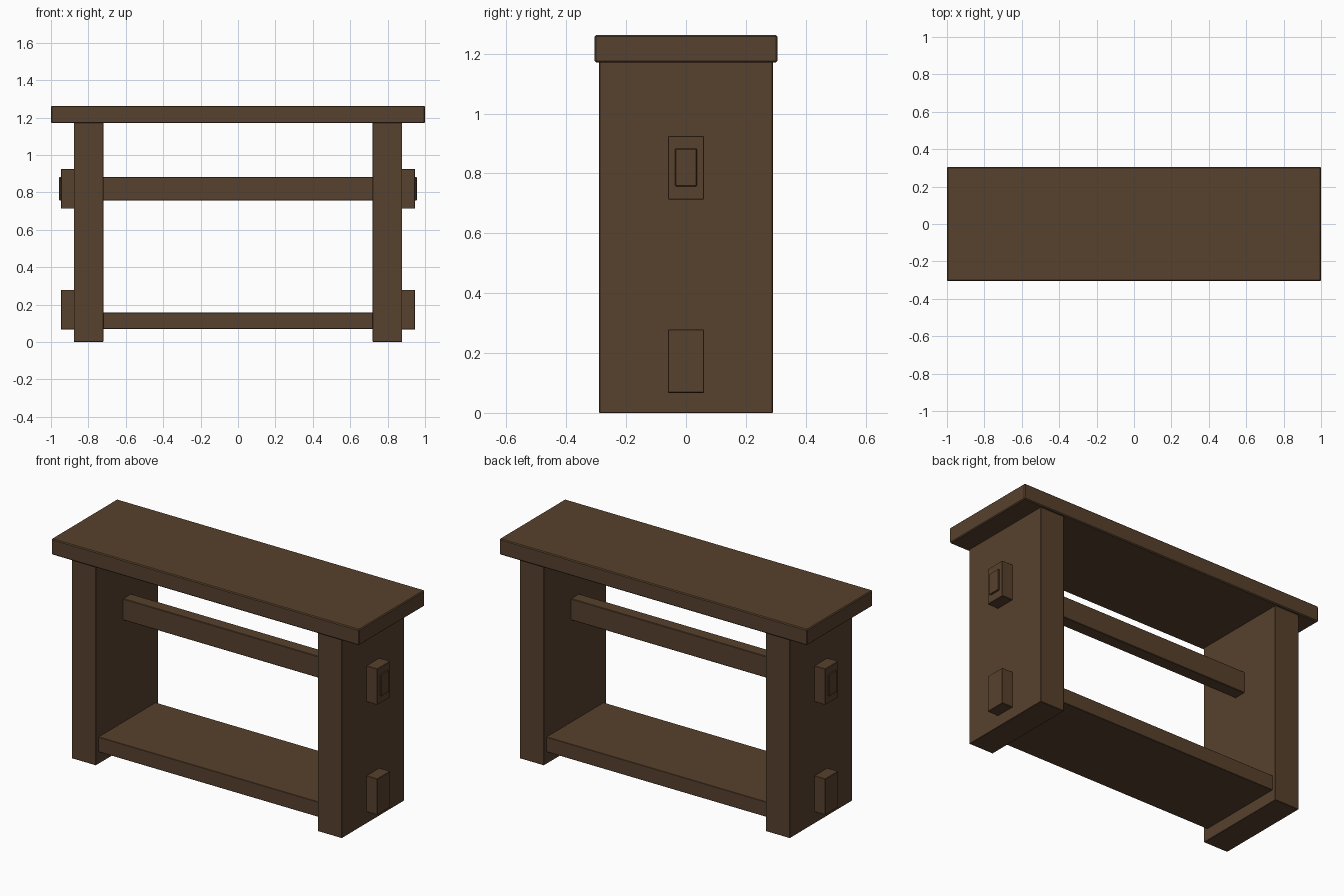
import bpy

cube = bpy.data.objects.get("Cube")
if cube:
    bpy.data.objects.remove(cube, do_unlink=True)

wood = bpy.data.materials.new("dark brown wood")
wood.use_nodes = True
colour = (0.095, 0.053, 0.026, 1)
wood.diffuse_color = colour
wood.node_tree.nodes["Principled BSDF"].inputs["Base Color"].default_value = colour


def board(name, x, y, z, bevel=0.002):
    """Box spanning the (low, high) pairs, with slightly eased edges."""
    spans = (x, y, z)
    bpy.ops.mesh.primitive_cube_add(size=1, location=[(a + b) / 2 for a, b in spans])
    obj = bpy.context.object
    obj.name = name
    obj.scale = [b - a for a, b in spans]
    bpy.ops.object.transform_apply(location=False, rotation=False, scale=True)
    obj.data.materials.append(wood)
    mod = obj.modifiers.new("Eased edges", 'BEVEL')
    mod.width = bevel
    mod.segments = 1
    return obj


# Overhanging top, low shelf, and the rail that runs through both end panels
board("bench_top", (-1, 1), (-0.305, 0.305), (1.17, 1.263), 0.005)
board("lower_shelf", (-0.73, 0.73), (-0.265, 0.265), (0.07, 0.158))
board("through_rail", (-0.956, 0.956), (-0.037, 0.037), (0.757, 0.883), 0.003)

# End panels with their outer tenon blocks
for side, s in (("left", 1), ("right", -1)):
    panel_x = sorted((s * 0.72, s * 0.878))
    block_x = sorted((s * 0.87, s * 0.947))
    board(side + "_end_panel", panel_x, (-0.29, 0.29), (0, 1.172))
    board(side + "_upper_block", block_x, (-0.06, 0.06), (0.713, 0.925))
    board(side + "_lower_block", block_x, (-0.06, 0.06), (0.067, 0.279))
